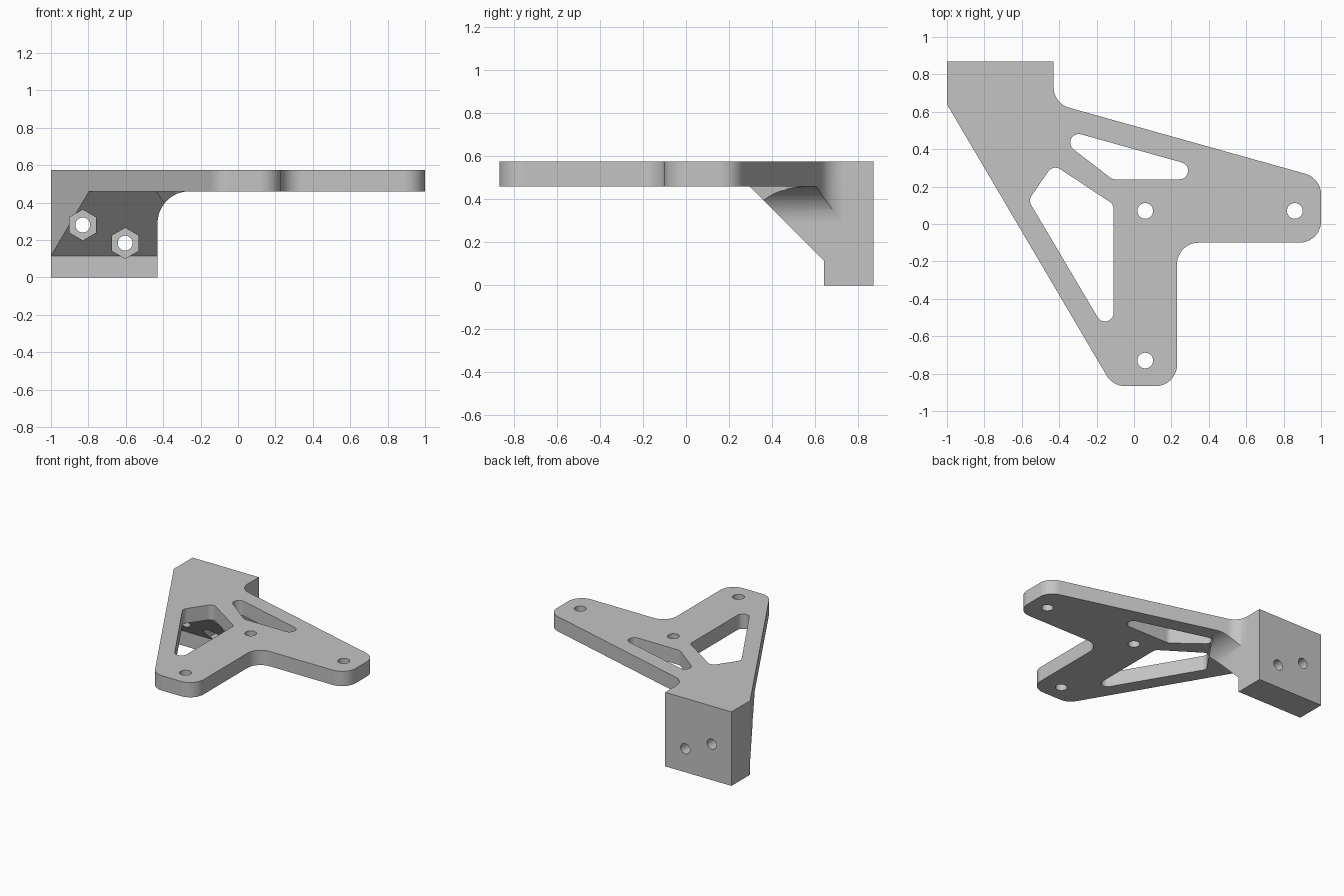
import bpy, bmesh, math
from mathutils import Vector

old = bpy.data.objects.get("Cube")
if old:
    bpy.data.objects.remove(old, do_unlink=True)

TOP, UNDER = 0.575, 0.46      # plate top and underside
ROUND = 0.115                 # outline corner radius


def prism(name, pts, axis, lo, hi):
    """Extrude a 2D profile along an axis between lo and hi."""
    place = {"x": lambda p, d: (d, p[0], p[1]),
             "y": lambda p, d: (p[0], d, p[1]),
             "z": lambda p, d: (p[0], p[1], d)}[axis]
    bm = bmesh.new()
    a = [bm.verts.new(place(p, lo)) for p in pts]
    b = [bm.verts.new(place(p, hi)) for p in pts]
    bm.faces.new(a)
    bm.faces.new(b)
    for i in range(len(pts)):
        j = (i + 1) % len(pts)
        bm.faces.new((a[i], a[j], b[j], b[i]))
    bmesh.ops.recalc_face_normals(bm, faces=bm.faces)
    mesh = bpy.data.meshes.new(name)
    bm.to_mesh(mesh)
    bm.free()
    obj = bpy.data.objects.new(name, mesh)
    bpy.context.collection.objects.link(obj)
    return obj


def arc(c, r, a0, a1, n):
    return [(c[0] + r * math.cos(a0 + (a1 - a0) * i / n),
             c[1] + r * math.sin(a0 + (a1 - a0) * i / n)) for i in range(n + 1)]


def circle(c, r, n, start=0.0):
    return arc(c, r, start, start + math.tau, n)[:-1]


def filleted(corners, n=12):
    """Round each (x, y, radius) corner of a polygon, convex or concave."""
    out = []
    for i, (x, y, r) in enumerate(corners):
        p = Vector((x, y))
        if not r:
            out.append((x, y))
            continue
        u = (Vector(corners[i - 1][:2]) - p).normalized()
        v = (Vector(corners[(i + 1) % len(corners)][:2]) - p).normalized()
        half = u.angle(v) / 2
        c = p + (u + v).normalized() * r / math.sin(half)
        s, e = p + u * r / math.tan(half) - c, p + v * r / math.tan(half) - c
        a0 = math.atan2(s.y, s.x)
        turn = (math.atan2(e.y, e.x) - a0 + math.pi) % math.tau - math.pi
        out += arc(c, r, a0, a0 + turn, n)
    return out


def rounded_window(centres, r, n=12):
    """Outline around circles at counter-clockwise centres."""
    out = []
    for i, c in enumerate(centres):
        p, q = centres[i - 1], centres[(i + 1) % len(centres)]
        a0 = math.atan2(c[1] - p[1], c[0] - p[0]) - math.pi / 2
        a1 = math.atan2(q[1] - c[1], q[0] - c[0]) - math.pi / 2
        out += arc(c, r, a0, a0 + (a1 - a0) % math.tau, n)
    return out


# Bracket body: the full plan outline at full height
outline = [(-1, 0.87, 0), (-1, 0.64, 0), (-0.113, -0.867, ROUND), (0.23, -0.867, ROUND),
           (0.23, -0.1, ROUND), (1, -0.1, ROUND), (1, 0.245, ROUND),
           (-0.43, 0.645, ROUND), (-0.43, 0.87, 0)]
bracket = prism("mounting_bracket", filleted(outline), "z", 0, TOP)

cutters = []

# Space below the plate, leaving the mounting block and its sloped gusset
cutters.append(prism("slope_cutter", [(-1.2, -0.2), (0.64, -0.2), (0.64, 0.115),
                                      (0.295, UNDER), (-1.2, UNDER)], "x", -1.3, 1.3))

# Space beside the block, with a concave blend into the plate
blend = arc((-0.26, 0.29), 0.17, math.pi, math.pi / 2, 20)
cutters.append(prism("side_blend_cutter", [(-0.43, -0.2)] + blend +
                     [(1.3, UNDER), (1.3, -0.2)], "y", -1.2, 1.2))

# Diagonal trim of the gusset beside the small window
cutters.append(prism("diagonal_trim_cutter", [(-0.5, 0.195), (0.5, 0.195), (0.5, 0.66),
                                              (-0.2, 0.66)], "z", -0.2, UNDER))

# Lightening windows
windows = {"large_window_cutter": [(-0.42, 0.255), (-0.51, 0.125), (-0.155, -0.475), (-0.155, 0.08)],
           "small_window_cutter": [(-0.295, 0.435), (-0.1, 0.285), (0.243, 0.285)]}
for name, centres in windows.items():
    cutters.append(prism(name, rounded_window(centres, 0.046), "z", -0.2, 1))

# Plate screw holes
for c in [(0.06, 0.07), (0.86, 0.07), (0.06, -0.73)]:
    cutters.append(prism("screw_hole_cutter", circle(c, 0.042, 32), "z", -0.2, 1))

# Bolt holes through the block, with hexagonal nut pockets in the slope
for c in [(-0.83, 0.28), (-0.603, 0.183)]:
    cutters.append(prism("nut_pocket_cutter", circle(c, 0.082, 6, math.pi / 2), "y", 0, 0.72))
    cutters.append(prism("bolt_hole_cutter", circle(c, 0.04, 32), "y", 0, 1.2))

# Apply the cuts
bpy.ops.object.select_all(action="DESELECT")
bpy.context.view_layer.objects.active = bracket
bracket.select_set(True)
for cutter in cutters:
    cutter.hide_render = True
    mod = bracket.modifiers.new("cut", "BOOLEAN")
    mod.operation, mod.solver, mod.object = "DIFFERENCE", "EXACT", cutter
    bpy.ops.object.modifier_apply(modifier=mod.name)
    bpy.data.objects.remove(cutter, do_unlink=True)

# Smooth rounds, crisp edges
bpy.ops.object.shade_smooth_by_angle(angle=math.radians(30))
weighted = bracket.modifiers.new("weighted_normals", "WEIGHTED_NORMAL")
weighted.keep_sharp = True

# Single grey material
grey = bpy.data.materials.new("light_grey")
grey.use_nodes = True
colour = (0.55, 0.55, 0.55, 1)
grey.diffuse_color = colour
grey.node_tree.nodes["Principled BSDF"].inputs["Base Color"].default_value = colour
bracket.data.materials.clear()
bracket.data.materials.append(grey)
